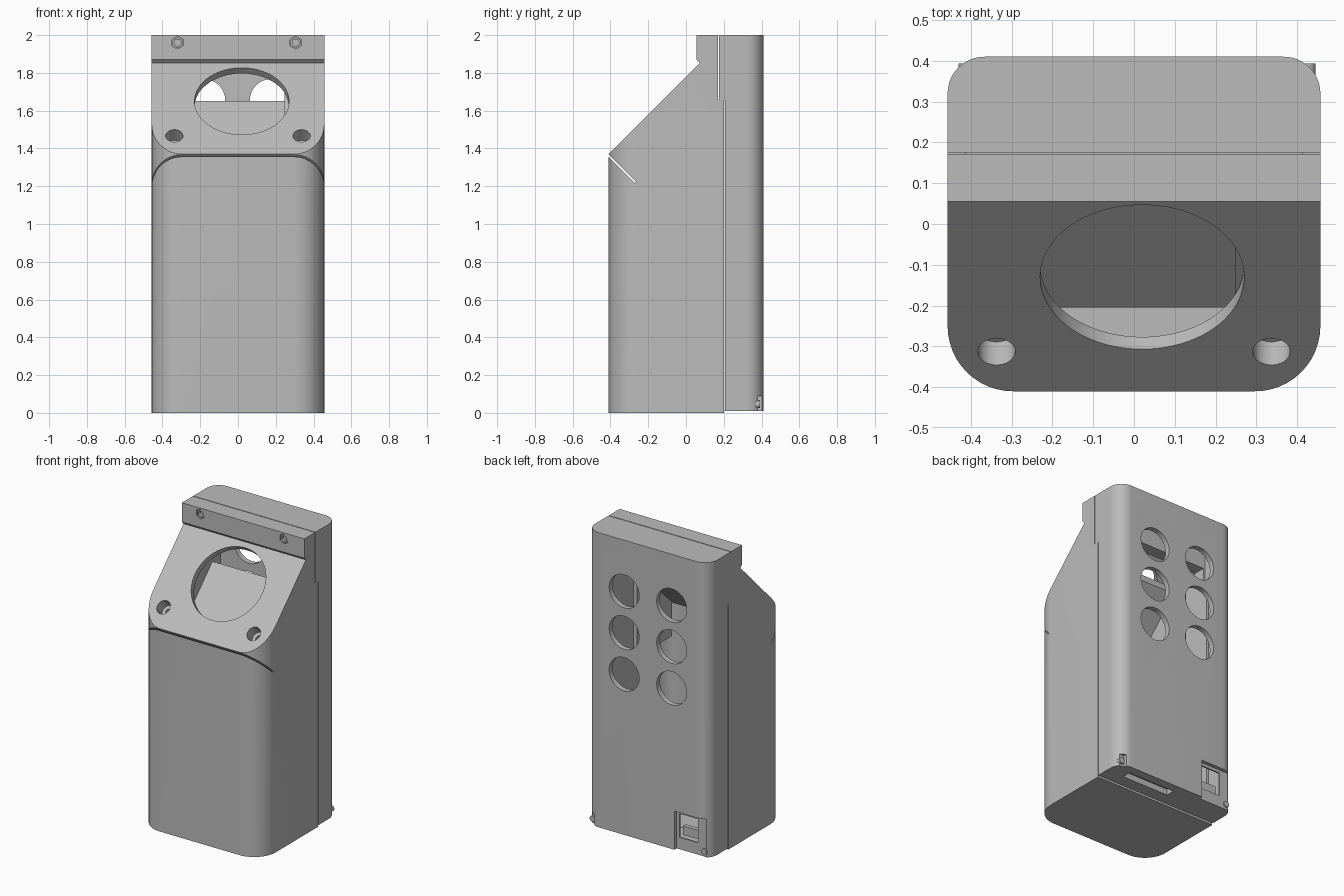
import bpy, bmesh, math
from mathutils import Matrix, Vector

if "Cube" in bpy.data.objects:
    bpy.data.objects.remove(bpy.data.objects["Cube"])

GREY = (0.5, 0.5, 0.5, 1)
mat = bpy.data.materials.new("plain grey")
mat.use_nodes = True
mat.diffuse_color = GREY
mat.node_tree.nodes["Principled BSDF"].inputs["Base Color"].default_value = GREY

SLOPE = Matrix.Rotation(math.radians(45), 4, "X")
BACKWARD = Matrix.Rotation(math.radians(90), 4, "X")


def finish(name, bm):
    bmesh.ops.recalc_face_normals(bm, faces=bm.faces)
    mesh = bpy.data.meshes.new(name)
    bm.to_mesh(mesh)
    bm.free()
    mesh.materials.append(mat)
    obj = bpy.data.objects.new(name, mesh)
    bpy.context.collection.objects.link(obj)
    return obj


def extrude(name, points, offset):
    bm = bmesh.new()
    face = bm.faces.new([bm.verts.new(p) for p in points])
    top = bmesh.ops.extrude_face_region(bm, geom=[face])["geom"]
    verts = [v for v in top if isinstance(v, bmesh.types.BMVert)]
    bmesh.ops.translate(bm, verts=verts, vec=offset)
    return finish(name, bm)


def side_profile(name, yz, half=0.6, x=0):
    return extrude(name, [(x - half, y, z) for y, z in yz], (2 * half, 0, 0))


def box(name, lo, hi, turn=None, origin=(0, 0, 0)):
    bm = bmesh.new()
    bmesh.ops.create_cube(bm, size=1)
    lo, hi = Vector(lo), Vector(hi)
    bmesh.ops.transform(bm, verts=bm.verts, matrix=Matrix.Translation(origin) @ (turn or Matrix())
                        @ Matrix.Translation((lo + hi) / 2) @ Matrix.Diagonal((*(hi - lo), 1)))
    return finish(name, bm)


def cylinder(name, centre, radius, length, turn, sides=64, shift=0):
    bm = bmesh.new()
    bmesh.ops.create_cone(bm, cap_ends=True, segments=sides, radius1=radius, radius2=radius, depth=length)
    bmesh.ops.transform(bm, verts=bm.verts,
                        matrix=Matrix.Translation(centre) @ turn @ Matrix.Translation((0, 0, shift)))
    return finish(name, bm)


def column(name, inset):
    # upright block with wide front rounding and tighter back rounding
    pts = []
    for sx, sy, r, start in ((1, 1, .09, 0), (-1, 1, .09, 90), (-1, -1, .16, 180), (1, -1, .16, 270)):
        for i in range(13):
            a = math.radians(start + i * 7.5)
            pts.append((sx * (.457 - r) + (r - inset) * math.cos(a),
                        sy * (.41 - r) + (r - inset) * math.sin(a), -.1))
    return extrude(name, pts, (0, 0, 2.3))


def combine(obj, tool, operation="DIFFERENCE"):
    mod = obj.modifiers.new("cut", "BOOLEAN")
    mod.operation, mod.solver, mod.object = operation, "EXACT", tool
    bpy.context.view_layer.objects.active = obj
    bpy.ops.object.modifier_apply(modifier=mod.name)
    bpy.data.objects.remove(tool)


def shell(name, outer, inner, wall):
    obj = side_profile(name, outer)
    combine(obj, column("outline", 0), "INTERSECT")
    core = side_profile("core", inner)
    combine(core, column("core_outline", wall), "INTERSECT")
    combine(obj, core)
    return obj


# Front housing with sloped face and overhanging brow
front = shell("front_housing",
              [(-.41, 0), (-.41, 1.37), (.072, 1.852), (.055, 1.87), (.055, 2), (.17, 2),
               (.17, 1.66), (.2, 1.66), (.2, 0)],
              [(-.5, .04), (-.5, 1.22), (.09, 1.81), (.3, 1.81), (.3, .04)], .045)

# Back cover
back = shell("back_cover",
             [(.175, 2), (.41, 2), (.41, .01), (.206, .01), (.206, 1.654), (.175, 1.654)],
             [(.1, .06), (.1, 1.95), (.5, 1.95), (.5, .06)], .035)

# Large round opening in the sloped face
combine(front, cylinder("opening", (.02, -.13, 1.65), .25, .16, SLOPE, 96))

# Parting groove wrapping the front corners
combine(front, box("groove", (-.6, -.004, -.2), (.6, .004, .06), SLOPE, (-0, -.41, 1.362)))

# Screw wells in the sloped face, with bosses behind
for side, label in ((1, "left"), (-1, "right")):
    spot = (side * .337, -.313, 1.467)
    combine(front, cylinder("well", spot, .046, .16, SLOPE, 32))
    boss = cylinder(label + "_screw_boss", spot, .058, .09, SLOPE, 32, -.083)
    combine(boss, cylinder("well", spot, .046, .1, SLOPE, 32, -.03))
    combine(boss, cylinder("bore", spot, .024, .4, SLOPE, 32))

# Hexagonal nut pockets in the brow
for x in (-.32, .305):
    combine(front, cylinder("pocket", (x, .055, 1.96), .034, .05, BACKWARD, 6))
    nut = cylinder("brow_nut", (x, .07, 1.96), .03, .02, BACKWARD, 6)
    combine(nut, cylinder("bore", (x, .07, 1.96), .018, .1, BACKWARD, 24))

# Six round vents in the back
for x in (-.18, .175):
    for row in range(3):
        combine(back, cylinder("vent", (x, .4, 1.655 - .28 * row), .112, .2, BACKWARD))

# Connector recess, corner notch and bottom slot
combine(back, box("recess", (-.425, .385, -.1), (-.2, .5, .27)))
combine(back, box("port", (-.36, .3, .09), (-.22, .5, .25)))
combine(back, box("notch", (.4, .38, -.1), (.5, .5, .09)))
combine(back, box("slot", (-.02, .29, -.1), (.33, .35, .05)))
box("connector", (-.35, .33, .1), (-.23, .36, .16))
for x in (-.41, .425):
    cylinder("corner_screw", (x, .378, .045), .02, .03, BACKWARD, 24)

# Inner chute: sloped panel between two walls
side_profile("inner_panel", [(-.205, 1.365), (.08, 1.65), (.08, 1.61), (-.205, 1.325)], .25)
for side, label in ((1, "left"), (-1, "right")):
    side_profile(label + "_inner_wall",
                 [(-.205, 1.1), (-.205, 1.51), (.09, 1.8), (.17, 1.8), (.17, 1.1)], .013, side * .26)

# Smooth the rounded corners, keep hard edges
for obj in bpy.context.scene.objects:
    if obj.type == "MESH":
        bpy.ops.object.select_all(action="DESELECT")
        obj.select_set(True)
        bpy.context.view_layer.objects.active = obj
        bpy.ops.object.shade_smooth_by_angle(angle=math.radians(30))
